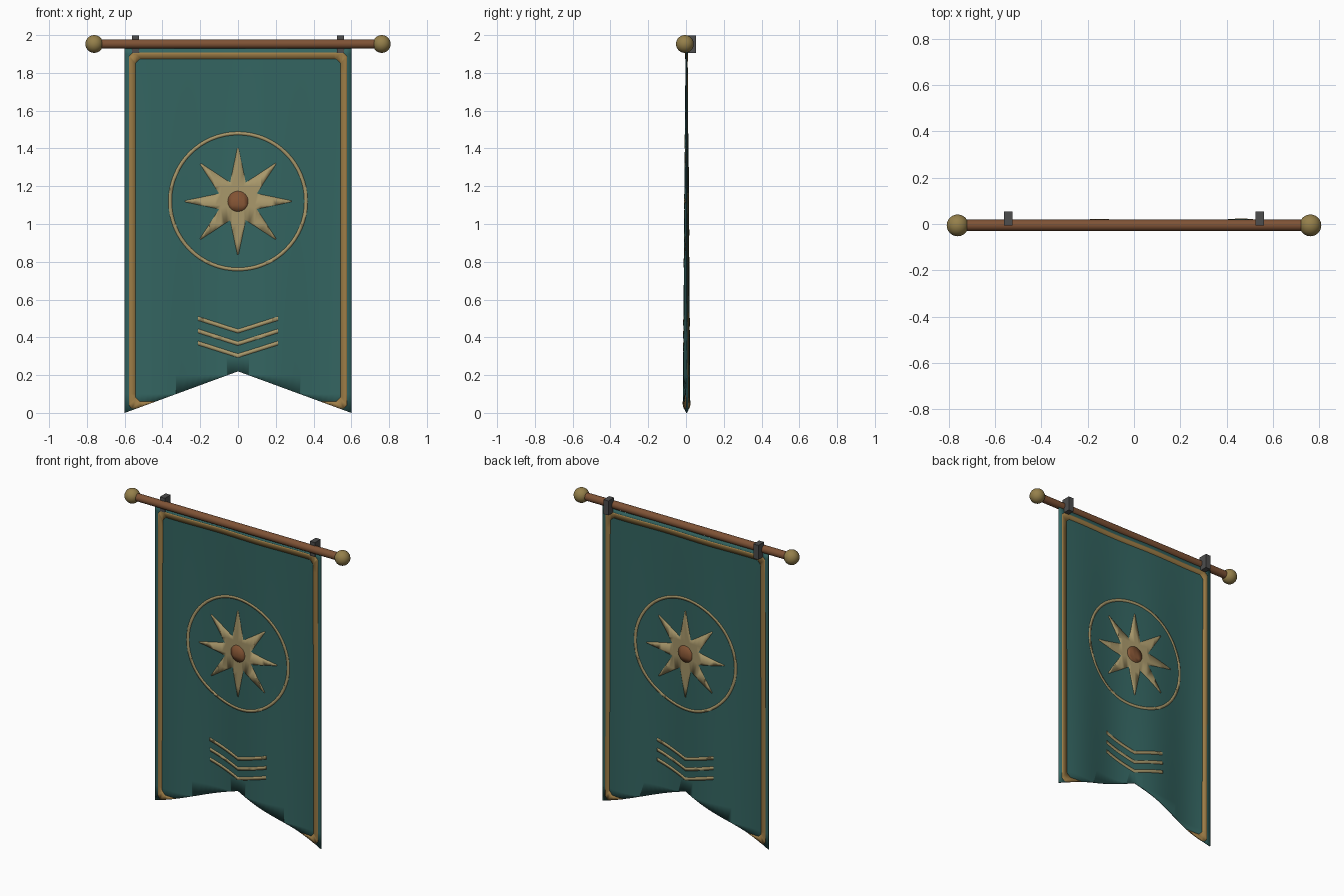
import bpy, bmesh, math
from mathutils import Vector

if "Cube" in bpy.data.objects:
    bpy.data.objects.remove(bpy.data.objects["Cube"])


def material(name, rgb):
    m = bpy.data.materials.new(name)
    m.diffuse_color = (*rgb, 1)
    m.use_nodes = True
    m.node_tree.nodes["Principled BSDF"].inputs["Base Color"].default_value = m.diffuse_color
    return m


TEAL = material("teal cloth", (0.034, 0.130, 0.120))
GOLD = material("gold trim", (0.34, 0.205, 0.062))
SAND = material("pale gold emblem", (0.39, 0.31, 0.145))
RUST = material("rust centre", (0.22, 0.085, 0.033))
WOOD = material("brown wood", (0.21, 0.085, 0.036))
BRASS = material("brass", (0.30, 0.215, 0.07))
IRON = material("dark iron", (0.075, 0.075, 0.075))

POLE_Y, POLE_Z = -0.006, 1.953
CLOTH_Y, CLOTH_TOP, NOTCH, HALF_W = 0.003, 1.93, 0.22, 0.6


def wave(x, z):
    """Cloth ripple, growing towards the bottom hem."""
    amp = 0.003 + 0.0145 * (1 - z / CLOTH_TOP)
    return CLOTH_Y - amp * math.sin(4 * math.pi * x / 1.2)


def finish(ob, mat):
    ob.data.materials.clear()
    ob.data.materials.append(mat)
    bpy.ops.object.select_all(action='DESELECT')
    ob.select_set(True)
    bpy.context.view_layer.objects.active = ob
    bpy.ops.object.shade_smooth_by_angle(angle=math.radians(35))


def sheet(name, polys, thickness, mat):
    """Flat xz outlines, sliced finely, bent along the ripple and thickened."""
    bm = bmesh.new()
    for p in polys:
        bm.faces.new([bm.verts.new((x, 0, z)) for x, z in p])
    bmesh.ops.remove_doubles(bm, verts=bm.verts, dist=1e-5)
    cuts = [((-0.6 + 0.03 * i, 0, 0), (1, 0, 0)) for i in range(1, 40)]
    cuts += [((0, 0, 0.1 * i), (0, 0, 1)) for i in range(1, 20)]
    for co, no in cuts:
        geom = bm.verts[:] + bm.edges[:] + bm.faces[:]
        bmesh.ops.bisect_plane(bm, geom=geom, dist=1e-5, plane_co=co, plane_no=no)
    for f in bm.faces:
        f.normal_update()
        if f.normal.y > 0:
            f.normal_flip()
    for v in bm.verts:
        v.co.y = wave(v.co.x, v.co.z)
    me = bpy.data.meshes.new(name)
    bm.to_mesh(me)
    bm.free()
    ob = bpy.data.objects.new(name, me)
    bpy.context.collection.objects.link(ob)
    finish(ob, mat)
    mod = ob.modifiers.new("thickness", 'SOLIDIFY')
    mod.thickness, mod.offset = thickness, 0
    bpy.ops.object.modifier_apply(modifier=mod.name)
    return ob


def both_sides(polys):
    return polys + [[(-x, z) for x, z in reversed(p)] for p in polys]


def polar(r, a, cz=1.12):
    return (r * math.sin(a), cz + r * math.cos(a))


# Swallow-tailed cloth
sheet("banner_cloth", both_sides([[(0, NOTCH), (HALF_W, 0), (HALF_W, CLOTH_TOP), (0, CLOTH_TOP)]]),
      0.005, TEAL)

# Border with clipped corners, cut off by the notch at the bottom
sheet("border_trim", both_sides([
    [(0, 1.873), (0.52, 1.873), (0.558, 1.907), (0, 1.907)],
    [(0.52, 1.873), (0.543, 1.85), (0.577, 1.888), (0.558, 1.907)],
    [(0.543, 1.85), (0.543, 0.083), (0.577, 0.04), (0.577, 1.888)],
    [(0.543, 0.083), (0.52, 0.06), (0.56, 0.022), (0.577, 0.04)],
    [(0.52, 0.06), (0.436, 0.06), (0.54, 0.022), (0.56, 0.022)],
]), 0.008, GOLD)

# Ring around the star
N = 64
step = 2 * math.pi / N
sheet("emblem_ring", [[polar(0.351, i * step), polar(0.369, i * step),
                       polar(0.369, (i + 1) * step), polar(0.351, (i + 1) * step)]
                      for i in range(N)], 0.008, SAND)

# Eight-pointed star made of kites
q = math.pi / 8
sheet("emblem_star", [[polar(0, 0), polar(0.108, (2 * i - 1) * q), polar(0.282, 2 * i * q - 0.012),
                       polar(0.282, 2 * i * q + 0.012), polar(0.108, (2 * i + 1) * q)]
                      for i in range(8)], 0.008, SAND)

# Star centre
sheet("star_centre", [[polar(0.054, i * math.pi / 16) for i in range(32)]], 0.0096, RUST)

# Three chevrons
for i, z in enumerate((0.432, 0.366, 0.302)):
    sheet(f"chevron_{i + 1}", both_sides([[(0, z - 0.01), (0.212, z + 0.057),
                                           (0.212, z + 0.079), (0, z + 0.011)]]), 0.008, SAND)

# Pole
bpy.ops.mesh.primitive_cylinder_add(vertices=24, radius=0.0245, depth=1.52,
                                    location=(0, POLE_Y, POLE_Z), rotation=(0, math.pi / 2, 0))
pole = bpy.context.object
pole.name = "pole"
finish(pole, WOOD)

for side, s in (("left", -1), ("right", 1)):
    # End ball
    bpy.ops.mesh.primitive_uv_sphere_add(segments=24, ring_count=16, radius=0.047,
                                         location=(s * 0.761, POLE_Y, POLE_Z))
    ball = bpy.context.object
    ball.name = f"{side}_end_ball"
    finish(ball, BRASS)
    # Wall bracket
    bpy.ops.mesh.primitive_cube_add(size=1, location=(s * 0.543, 0.0235, 1.952))
    bracket = bpy.context.object
    bracket.name = f"{side}_bracket"
    bracket.scale = (0.036, 0.059, 0.094)
    finish(bracket, IRON)
